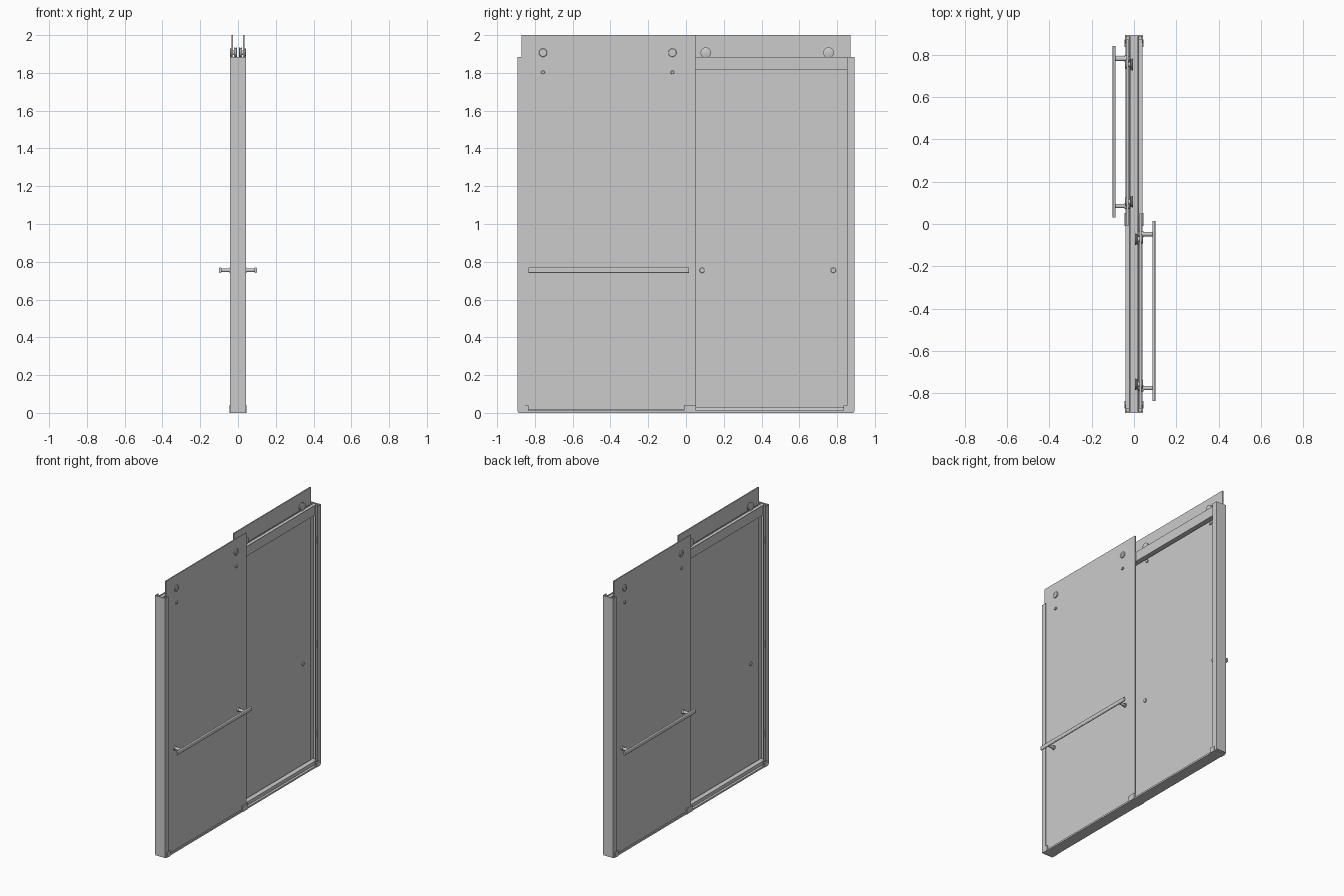
import bpy, bmesh, math
from mathutils import Vector

if "Cube" in bpy.data.objects:
    bpy.data.objects.remove(bpy.data.objects["Cube"])


def finish(name, bm, smooth=False):
    bmesh.ops.recalc_face_normals(bm, faces=bm.faces)
    me = bpy.data.meshes.new(name)
    bm.to_mesh(me)
    bm.free()
    ob = bpy.data.objects.new(name, me)
    bpy.context.collection.objects.link(ob)
    if smooth:
        bpy.ops.object.select_all(action='DESELECT')
        ob.select_set(True)
        bpy.context.view_layer.objects.active = ob
        bpy.ops.object.shade_smooth_by_angle(angle=math.radians(35))
    return ob


def box(name, x, y, z):
    bm = bmesh.new()
    bmesh.ops.create_cube(bm, size=1)
    for v in bm.verts:
        v.co = Vector([r[0] + (c + 0.5) * (r[1] - r[0]) for c, r in zip(v.co, (x, y, z))])
    return finish(name, bm)


def extrude(name, pts, direction):
    bm = bmesh.new()
    f = bm.faces.new([bm.verts.new(p) for p in pts])
    res = bmesh.ops.extrude_face_region(bm, geom=[f])
    moved = [g for g in res['geom'] if isinstance(g, bmesh.types.BMVert)]
    bmesh.ops.translate(bm, verts=moved, vec=direction)
    return finish(name, bm)


def lathe(name, profile, y, z, s, seg=32):
    """Turned part on an x-directed axis; profile is (x, radius) pairs."""
    bm = bmesh.new()
    rings = []
    for x, r in profile:
        rings.append([bm.verts.new((s * x, y + r * math.cos(2 * math.pi * i / seg),
                                    z + r * math.sin(2 * math.pi * i / seg))) for i in range(seg)])
    for a, b in zip(rings, rings[1:]):
        for i in range(seg):
            j = (i + 1) % seg
            bm.faces.new((a[i], a[j], b[j], b[i]))
    bm.faces.new(rings[0])
    bm.faces.new(rings[-1])
    return finish(name, bm, True)


def span(s, a, b):
    return tuple(sorted((s * a, s * b)))


def handle_bar(name, s, y0, y1, z):
    # rounded flat bar, taller than it is deep
    pts = []
    for k in range(24):
        a = 2 * math.pi * k / 24
        off = 0.009 if math.sin(a) >= 0 else -0.009
        pts.append((s * 0.094 + 0.0065 * math.cos(a), y0, z + off + 0.0065 * math.sin(a)))
    return extrude(name, pts, (0, y1 - y0, 0))


# Wall jambs: outer channel with stepped inner lips
for s, side in ((-1, 'left'), (1, 'right')):
    prof = [(-.042, .893), (.042, .893), (.042, .853), (.039, .853), (.039, .886), (.020, .886),
            (.020, .856), (.017, .856), (.017, .886), (-.017, .886), (-.017, .856), (-.020, .856),
            (-.020, .886), (-.039, .886), (-.039, .853), (-.042, .853)]
    extrude(side + '_jamb', [(x, s * y, 0.008) for x, y in prof], (0, 0, 1.877))
    # soft bumpers inside the jamb channels
    for i, z in enumerate((0.2, 0.85, 1.6)):
        for q in (-1, 1):
            box(f'{side}_bumper_{i}_{q}', span(q, .021, .038), span(s, .872, .887), (z, z + .05))
    # bottom corner guides
    for q in (-1, 1):
        box(f'{side}_corner_guide_{q}', span(q, .037, .045), span(s, .835, .872), (0.004, .038))
        box(f'{side}_corner_guide_foot_{q}', span(q, .018, .045), span(s, .835, .872), (0.0, .012))

# Header rail with shallow lip grooves on top
hd = [(-.018, 1.815), (.018, 1.815), (.018, 1.885), (.013, 1.885), (.013, 1.880),
      (-.013, 1.880), (-.013, 1.885), (-.018, 1.885)]
extrude('header_rail', [(x, -.886, z) for x, z in hd], (0, 1.772, 0))

# Bottom track with raised centre ridge
tr = [(-.041, .0), (.041, .0), (.041, .012), (.036, .012), (.036, .008), (.021, .009), (.018, .032),
      (-.018, .032), (-.021, .009), (-.036, .008), (-.036, .012), (-.041, .012)]
extrude('bottom_track', [(x, -.886, z) for x, z in tr], (0, 1.772, 0))

# Centre guide block
box('centre_guide_foot', (-.045, .045), (-.01, .052), (0, .012))
for q in (-1, 1):
    box(f'centre_guide_cheek_{q}', span(q, .037, .045), (-.01, .052), (0.002, .042))

# Sliding panels with hardware
panels = [
    ('front_panel', 1, (-.872, .05), (-.757, -.072), (-.775, -.048), (-.835, .015)),
    ('rear_panel', -1, (-.01, .872), (.105, .754), (.085, .780), (.03, .84)),
]
for name, s, yr, wheels, posts, bar in panels:
    box(name, span(s, .0255, .0345), yr, (.014, 2.0))
    for i, y in enumerate(wheels):
        # grooved roller, outer cap with recessed centre, and anti-jump screw
        lathe(f'{name}_roller_{i}', [(.004, .024), (.006, .028), (.009, .028), (.011, .024), (.015, .024),
                                     (.017, .028), (.020, .028), (.020, .012), (.026, .012)], y, 1.907, s)
        lathe(f'{name}_roller_cap_{i}', [(.034, .022), (.040, .022), (.042, .020), (.042, .008),
                                         (.039, .008), (.039, .003)], y, 1.907, s)
        lathe(f'{name}_stop_{i}', [(.018, .011), (.026, .011), (.026, .006), (.034, .006),
                                   (.034, .010), (.041, .010), (.043, .008)], y, 1.803, s, 20)
    for i, y in enumerate(posts):
        # handle post through the glass with an inner cap
        lathe(f'{name}_handle_post_{i}', [(.019, .012), (.021, .014), (.026, .014), (.026, .007), (.034, .007),
                                          (.034, .015), (.044, .015), (.044, .010), (.092, .010)],
              y, .755, s, 24)
    handle_bar(f'{name}_handle_bar', s, bar[0], bar[1], .755)
